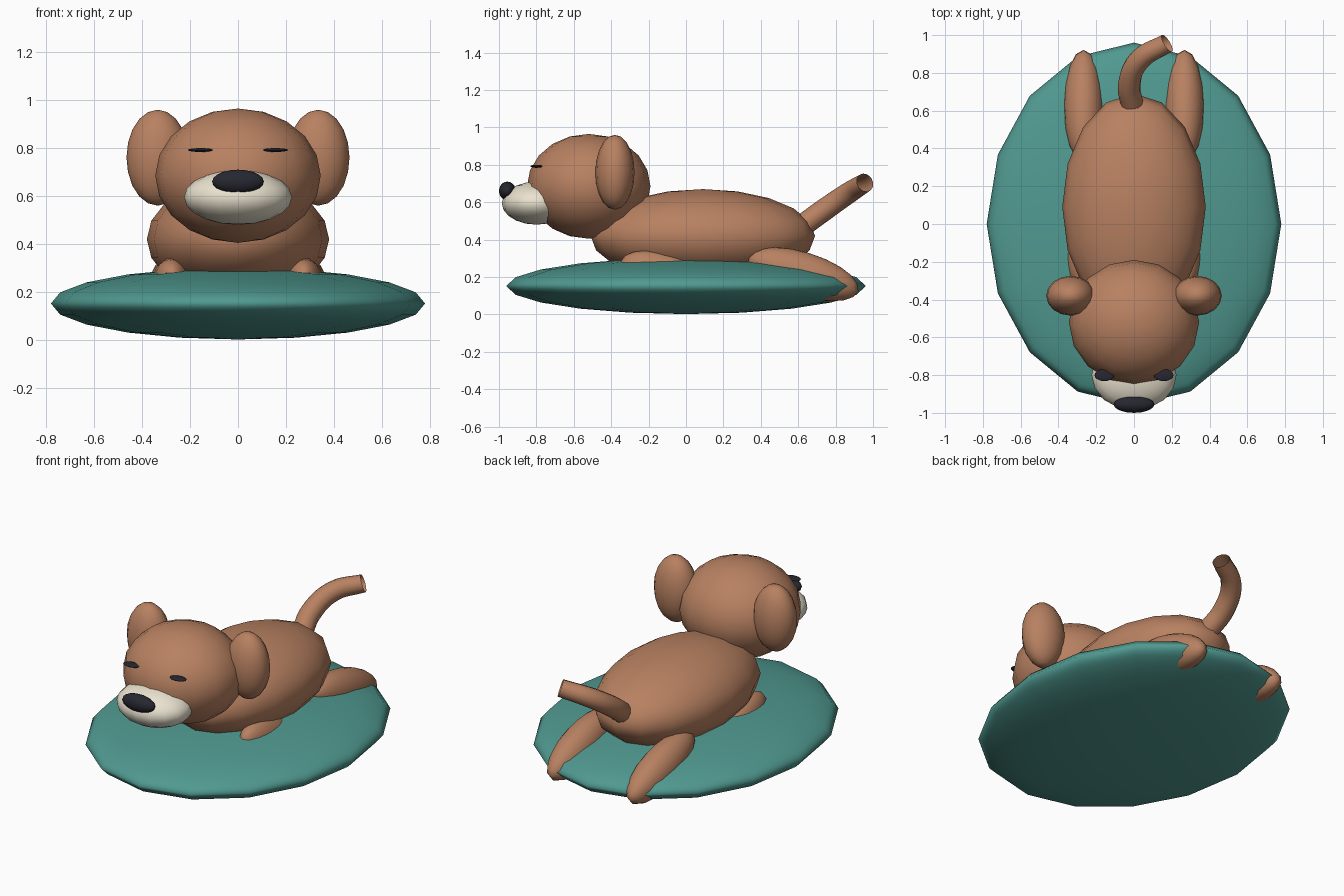
import bpy
from math import radians

if "Cube" in bpy.data.objects:
    bpy.data.objects.remove(bpy.data.objects["Cube"])


def material(name, rgb):
    m = bpy.data.materials.new(name)
    m.diffuse_color = (*rgb, 1)
    m.use_nodes = True
    m.node_tree.nodes["Principled BSDF"].inputs["Base Color"].default_value = m.diffuse_color
    return m


BROWN = material("brown_fur", (0.48, 0.22, 0.12))
TEAL = material("teal_fabric", (0.08, 0.32, 0.28))
CREAM = material("cream_fur", (0.83, 0.77, 0.63))
DARK = material("dark", (0.02, 0.02, 0.03))


def ellipsoid(name, center, semi, mat, tilt=0):
    """Smooth low-count ellipsoid, tilted about x in degrees."""
    bpy.ops.mesh.primitive_uv_sphere_add(segments=16, ring_count=10, radius=1, location=center,
                                         rotation=(radians(tilt), 0, 0))
    ob = bpy.context.object
    ob.name = name
    ob.scale = semi
    ob.data.materials.append(mat)
    bpy.ops.object.shade_smooth()
    return ob


# Cushion and torso
ellipsoid("cushion", (0, 0, 0.152), (0.78, 0.96, 0.15), TEAL)
ellipsoid("body", (0, 0.09, 0.42), (0.38, 0.60, 0.25), BROWN)

# Head, muzzle and nose
ellipsoid("head", (0, -0.52, 0.685), (0.345, 0.33, 0.28), BROWN)
ellipsoid("muzzle", (0, -0.80, 0.595), (0.225, 0.185, 0.115), CREAM)
ellipsoid("nose", (0, -0.955, 0.66), (0.108, 0.045, 0.05), DARK)

# Paired parts
for side, s in (("left", 1), ("right", -1)):
    ellipsoid(f"ear_{side}", (s * 0.335, -0.38, 0.76), (0.13, 0.105, 0.20), BROWN)
    ellipsoid(f"closed_eye_{side}", (s * 0.157, -0.80, 0.792), (0.052, 0.032, 0.008), DARK)
    ellipsoid(f"front_leg_{side}", (s * 0.275, -0.11, 0.21), (0.09, 0.25, 0.115), BROWN, -17)
    ellipsoid(f"hind_leg_{side}", (s * 0.267, 0.625, 0.215), (0.105, 0.31, 0.118), BROWN, -17)

# Tail: open tube along a curved path
path = [((-0.01, 0.63, 0.48), 1.0), ((-0.025, 0.74, 0.56), 1.0),
        ((0.03, 0.87, 0.65), 0.95), ((0.175, 0.957, 0.705), 0.85)]
curve = bpy.data.curves.new("tail", 'CURVE')
curve.dimensions = '3D'
curve.bevel_depth = 0.06
curve.bevel_resolution = 4
curve.resolution_u = 5
spline = curve.splines.new('BEZIER')
spline.bezier_points.add(len(path) - 1)
for p, (co, r) in zip(spline.bezier_points, path):
    p.co = co
    p.radius = r
    p.handle_left_type = p.handle_right_type = 'AUTO'
curve.materials.append(BROWN)
tail = bpy.data.objects.new("tail", curve)
bpy.context.collection.objects.link(tail)
bpy.ops.object.select_all(action='DESELECT')
tail.select_set(True)
bpy.context.view_layer.objects.active = tail
bpy.ops.object.convert(target='MESH')
bpy.ops.object.shade_smooth()
